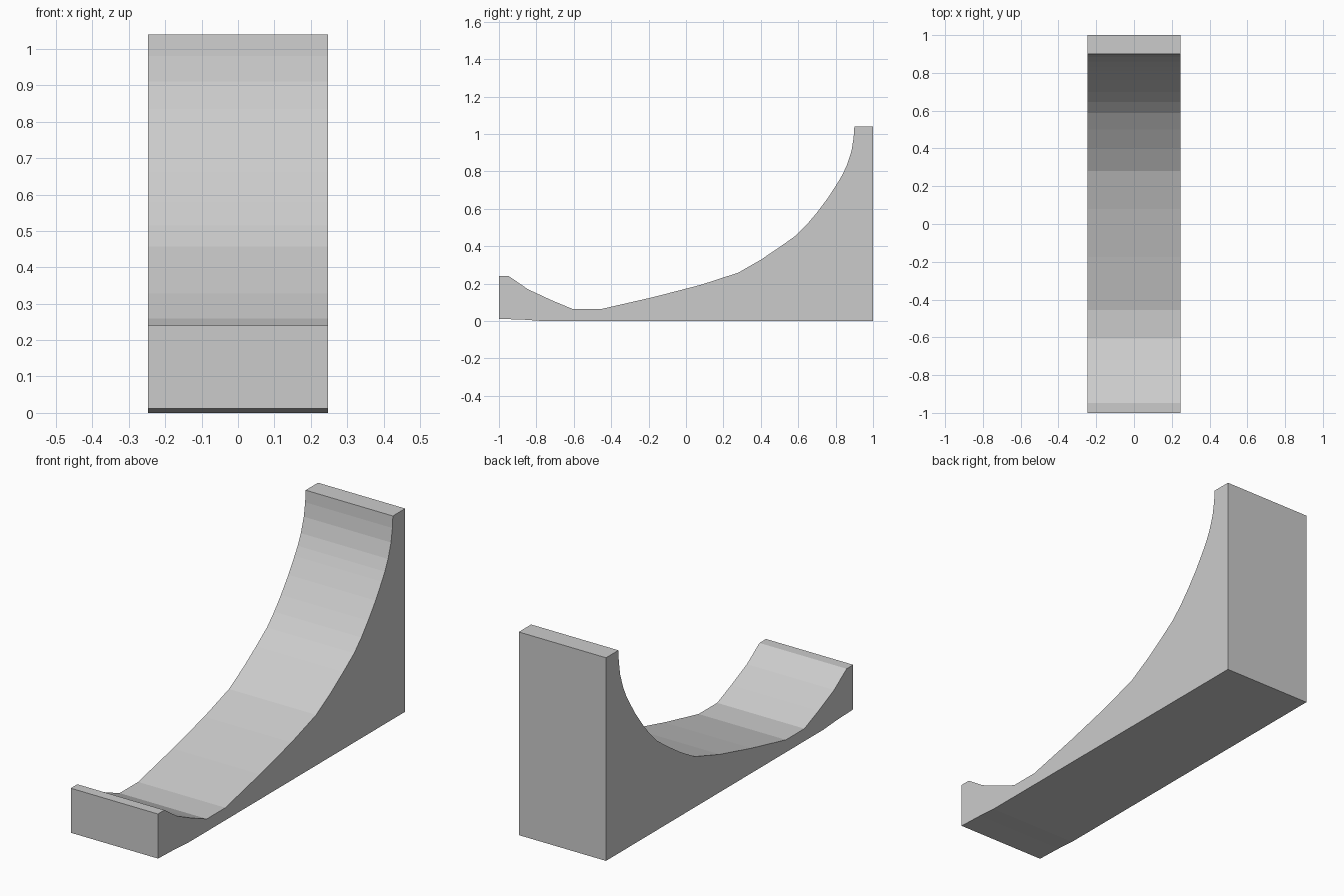
import bpy, bmesh

if "Cube" in bpy.data.objects:
    bpy.data.objects.remove(bpy.data.objects["Cube"])

HALF_WIDTH = 0.247

# Side outline of the ramp as (y, z)
outline = [
    (-1.0, 0.012), (-0.86, 0.007), (-0.76, 0.0), (1.0, 0.0),   # base
    (1.0, 1.04), (0.90, 1.04),                                  # tall lip
    (0.896, 0.98), (0.885, 0.91), (0.861, 0.835), (0.835, 0.78), (0.81, 0.738),
    (0.76, 0.66), (0.70, 0.58), (0.645, 0.515), (0.587, 0.457),
    (0.50, 0.395), (0.40, 0.328), (0.28, 0.259),                # steep curve
    (0.08, 0.194), (-0.175, 0.128), (-0.455, 0.064), (-0.605, 0.064),
    (-0.72, 0.112), (-0.845, 0.17), (-0.947, 0.24), (-1.0, 0.24),  # low lip
]

# Extrude the outline across the width
bm = bmesh.new()
face = bm.faces.new([bm.verts.new((-HALF_WIDTH, y, z)) for y, z in outline])
ext = bmesh.ops.extrude_face_region(bm, geom=[face])
verts = [g for g in ext["geom"] if isinstance(g, bmesh.types.BMVert)]
bmesh.ops.translate(bm, vec=(2 * HALF_WIDTH, 0, 0), verts=verts)
bmesh.ops.recalc_face_normals(bm, faces=bm.faces)

mesh = bpy.data.meshes.new("curved_ramp")
bm.to_mesh(mesh)
bm.free()
ramp = bpy.data.objects.new("curved_ramp", mesh)
bpy.context.collection.objects.link(ramp)
